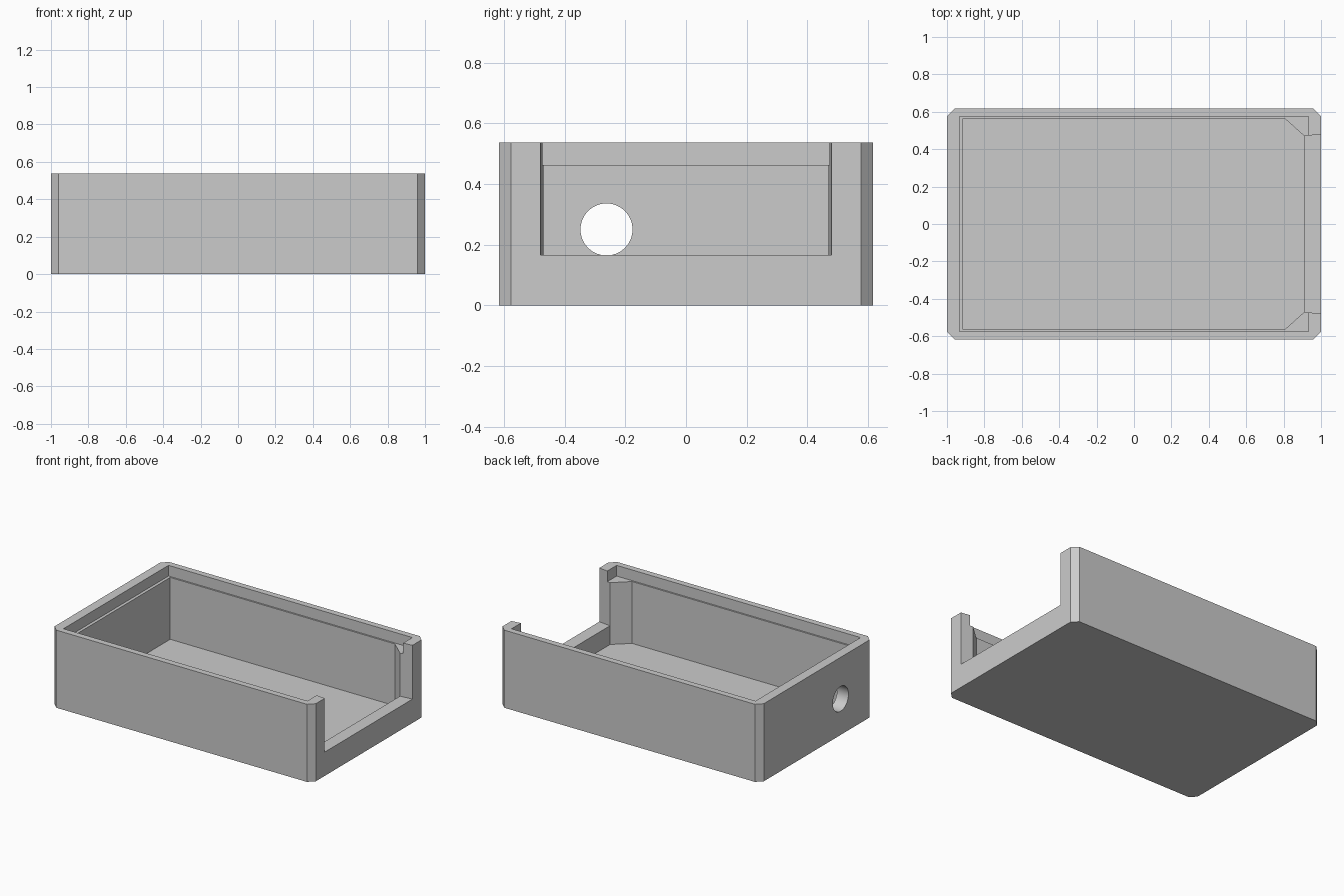
import bpy, bmesh, math
from mathutils import Matrix

if "Cube" in bpy.data.objects:
    bpy.data.objects.remove(bpy.data.objects["Cube"], do_unlink=True)

grey = bpy.data.materials.new("plain grey")
grey.use_nodes = True
colour = (0.6, 0.6, 0.6, 1)
grey.diffuse_color = colour
grey.node_tree.nodes["Principled BSDF"].inputs["Base Color"].default_value = colour


def add_object(name, bm):
    bmesh.ops.recalc_face_normals(bm, faces=bm.faces)
    mesh = bpy.data.meshes.new(name)
    bm.to_mesh(mesh)
    bm.free()
    mesh.materials.append(grey)
    obj = bpy.data.objects.new(name, mesh)
    bpy.context.collection.objects.link(obj)
    return obj


def prism(name, half_outline, z0, z1):
    """Upright prism; the outline is given for +y and mirrored to -y."""
    outline = half_outline + [(x, -y) for x, y in reversed(half_outline)]
    bm = bmesh.new()
    face = bm.faces.new([bm.verts.new((x, y, z0)) for x, y in outline])
    grown = bmesh.ops.extrude_face_region(bm, geom=[face])
    top = [v for v in grown["geom"] if isinstance(v, bmesh.types.BMVert)]
    bmesh.ops.translate(bm, verts=top, vec=(0, 0, z1 - z0))
    return add_object(name, bm)


HEIGHT, LEDGE, SILL, FLOOR = 0.537, 0.463, 0.165, 0.035
ABOVE = HEIGHT + 0.1

# Outer block with bevelled upright corners
tray = prism("enclosure_tray",
             [(-1, 0.577), (-0.96, 0.617), (0.96, 0.617), (1, 0.577)], 0, HEIGHT)

# Cavity, lid recess and tapered end opening
cutters = [
    prism("cavity_cutter",
          [(-0.913, 0.563), (0.807, 0.563), (0.911, 0.47)], FLOOR, LEDGE + 0.02),
    prism("lid_recess_cutter", [(-0.934, 0.574), (0.933, 0.574)], LEDGE, ABOVE),
    prism("end_opening_cutter", [(0.85, 0.463), (1.09, 0.49)], SILL, ABOVE),
]

# Round cable hole through the closed end
bm = bmesh.new()
bmesh.ops.create_cone(bm, cap_ends=True, segments=32, radius1=0.086, radius2=0.086,
                      depth=0.3,
                      matrix=Matrix.Translation((-0.95, -0.262, 0.25))
                      @ Matrix.Rotation(math.pi / 2, 4, "Y"))
cutters.append(add_object("cable_hole_cutter", bm))

bpy.ops.object.select_all(action="DESELECT")
tray.select_set(True)
bpy.context.view_layer.objects.active = tray
for cutter in cutters:
    cutter.hide_render = True
    cut = tray.modifiers.new(cutter.name, "BOOLEAN")
    cut.operation = "DIFFERENCE"
    cut.solver = "EXACT"
    cut.object = cutter
    bpy.ops.object.modifier_apply(modifier=cut.name)
    bpy.data.objects.remove(cutter, do_unlink=True)

bpy.ops.object.shade_smooth_by_angle(angle=math.radians(25))
